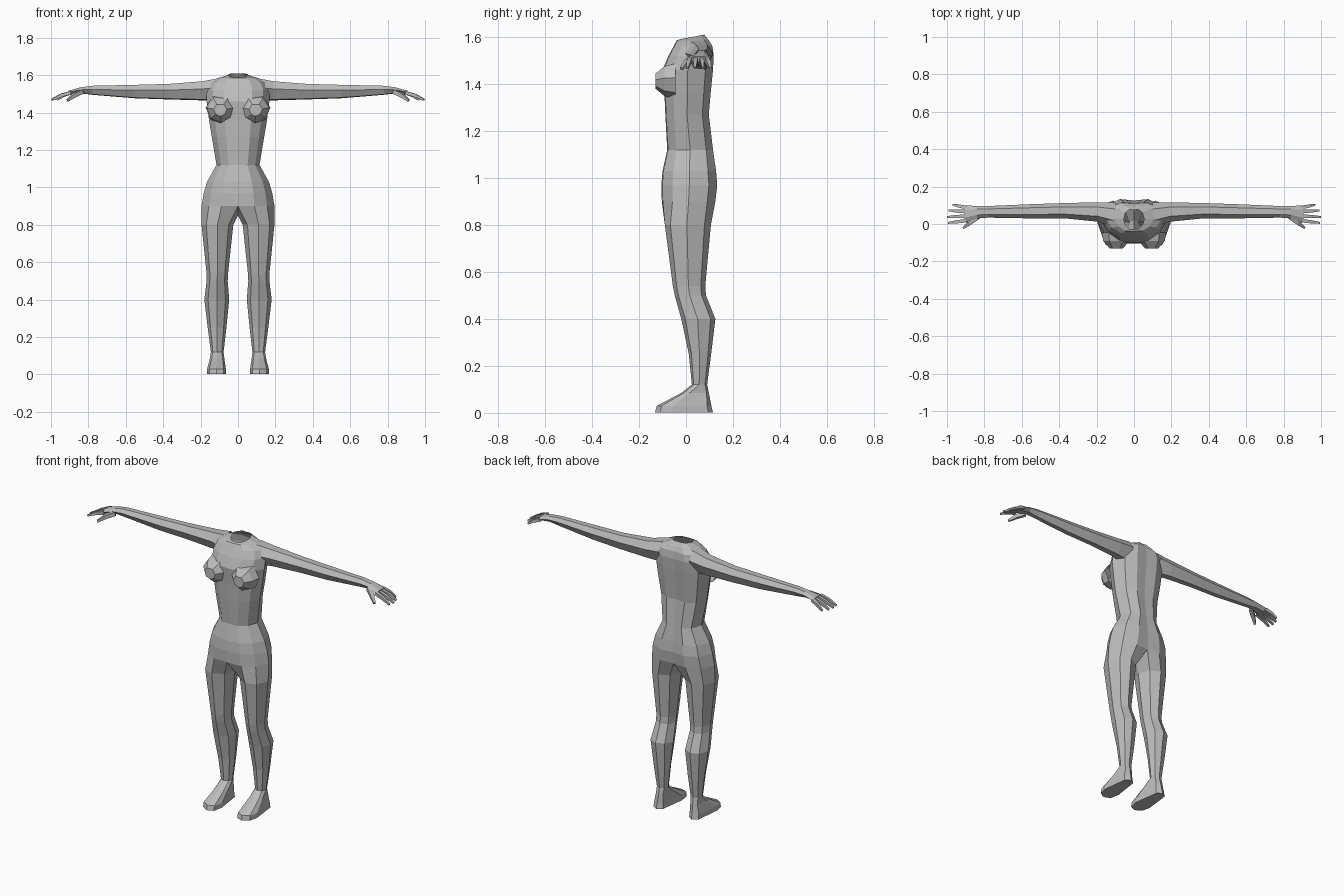
import bpy, bmesh
from mathutils import Vector

if "Cube" in bpy.data.objects:
    bpy.data.objects.remove(bpy.data.objects["Cube"])

grey = bpy.data.materials.new("plain grey")
grey.diffuse_color = (0.5, 0.5, 0.5, 1)
grey.use_nodes = True
grey.node_tree.nodes["Principled BSDF"].inputs["Base Color"].default_value = grey.diffuse_color


def build(name, parts):
    """Skin lists of rings into one flat-shaded object mirrored across x = 0.
    Each part is (rings, closed loop, cap start, cap end)."""
    bm = bmesh.new()
    for rings, closed, cap_a, cap_b in parts:
        rows = [[bm.verts.new(p) for p in r] for r in rings]
        for a, b in zip(rows, rows[1:]):
            n = len(a)
            for i in range(n if closed else n - 1):
                j = (i + 1) % n
                bm.faces.new((a[i], a[j], b[j], b[i]))
        if cap_a:
            bm.faces.new(rows[0])
        if cap_b:
            bm.faces.new(rows[-1])
    bmesh.ops.remove_doubles(bm, verts=bm.verts, dist=0.0005)
    bmesh.ops.recalc_face_normals(bm, faces=bm.faces)
    me = bpy.data.meshes.new(name)
    bm.to_mesh(me)
    bm.free()
    me.materials.append(grey)
    ob = bpy.data.objects.new(name, me)
    bpy.context.collection.objects.link(ob)
    mod = ob.modifiers.new("mirror", 'MIRROR')
    mod.merge_threshold = 0.001
    return ob


def lerp(a, b, t):
    return a + (b - a) * t


# Torso: half sections as (z, half width, front y, back y), neck to hips
HALF = [(0, 0), (.45, .02), (.8, .2), (1, .5), (.82, .85), (.42, 1), (0, .97)]
TORSO = [(1.600, .055, -.028, .078), (1.585, .105, -.040, .098),
         (1.562, .150, -.052, .112), (1.52, .168, -.075, .118),
         (1.46, .168, -.100, .115), (1.36, .155, -.092, .105),
         (1.27, .140, -.088, .097), (1.12, .115, -.080, .115),
         (1.03, .165, -.100, .128), (.97, .183, -.105, .133),
         (.90, .195, -.103, .125)]
torso = [[(u * w, lerp(f, b, v), z + (.02 * (v - .5) if z > 1.59 else 0)) for u, v in HALF]
         for z, w, f, b in TORSO]

# Legs and feet: (z, inner x, outer x, front y, back y)
LEG_SHAPE = [(.15, .18), (.5, 0), (.85, .12), (1, .48),
             (.85, .86), (.5, 1), (.15, .86), (0, .5)]
FOOT_SHAPE = [(.12, .06), (.5, 0), (.88, .09), (1, .3),
              (.82, .92), (.5, 1), (.22, .92), (.0, .3)]
LEG = [(.80, .025, .195, -.09, .106), (.54, .053, .168, -.056, .082),
       (.50, .055, .168, -.048, .085), (.40, .047, .18, -.02, .125),
       (.25, .062, .162, .012, .107), (.12, .077, .145, .025, .09)]
FOOT = [(.085, .073, .15, -.02, .097), (.03, .065, .165, -.125, .108),
        (.002, .065, .165, -.132, .115)]


def ring_z(row, shape):
    z, xi, xo, f, b = row
    return [(lerp(xi, xo, u), lerp(f, b, v), z) for u, v in shape]


hip = torso[-1] + [(0, .02, .85)]      # hip line closed through the crotch
leg = [hip] + [ring_z(r, LEG_SHAPE) for r in LEG] + [ring_z(r, FOOT_SHAPE) for r in FOOT]
build("body_and_legs", [(torso, False, False, False), (leg, True, False, True)])

# Bust: faceted domes, (radius scale, y, x shift)
HEX = [(.55, 1), (1, .2), (.7, -.65), (0, -1), (-.7, -.6), (-.95, .2), (-.5, 1)]
bust = [[(.088 + dx + u * r, y, 1.412 + v * r * .88) for u, v in HEX]
        for r, y, dx in ((.085, -.045, 0), (.072, -.092, .004), (.036, -.130, .006))]
build("bust", [(bust, True, False, True)])

# Arms: (x, front y, back y, bottom z, top z), shoulder to palm
ARM_SHAPE = [(0, .6), (.28, 1), (.75, 1), (1, .6), (.72, 0), (.28, .05)]
ARM = [(.10, -.02, .114, 1.46, 1.584), (.19, .012, .116, 1.465, 1.567),
       (.37, .030, .112, 1.47, 1.553), (.55, .030, .106, 1.476, 1.548),
       (.78, .034, .096, 1.495, 1.543), (.84, .030, .096, 1.502, 1.535),
       (.905, .008, .100, 1.494, 1.517)]
arm = [[(x, lerp(f, b, u), lerp(lo, hi, v)) for u, v in ARM_SHAPE]
       for x, f, b, lo, hi in ARM]
build("arms", [(arm, True, False, True)])


# Fingers and thumb: square tapering prisms bent at a knuckle
def finger(base, tip, r):
    base, tip = Vector(base), Vector(tip)
    side = (tip - base).cross(Vector((0, 0, 1))).normalized()
    up = side.cross(tip - base).normalized()
    mid = (base + tip) / 2 + up * .005
    rings = [[c + side * s * a + up * s * b
              for a, b in ((1, 1), (-1, 1), (-1, -1), (1, -1))]
             for c, s in ((base, r), (mid, r * .9), (tip, r * .5))]
    return (rings, True, True, True)


FINGERS = [(.018, .006, .993), (.042, .038, .998), (.066, .072, .990), (.088, .103, .968)]
digits = [finger((.895, y0, 1.506), (x1, y1, 1.468), .0095) for y0, y1, x1 in FINGERS]
digits.append(finger((.835, .036, 1.512), (.912, -.02, 1.464), .012))
build("fingers", digits)
